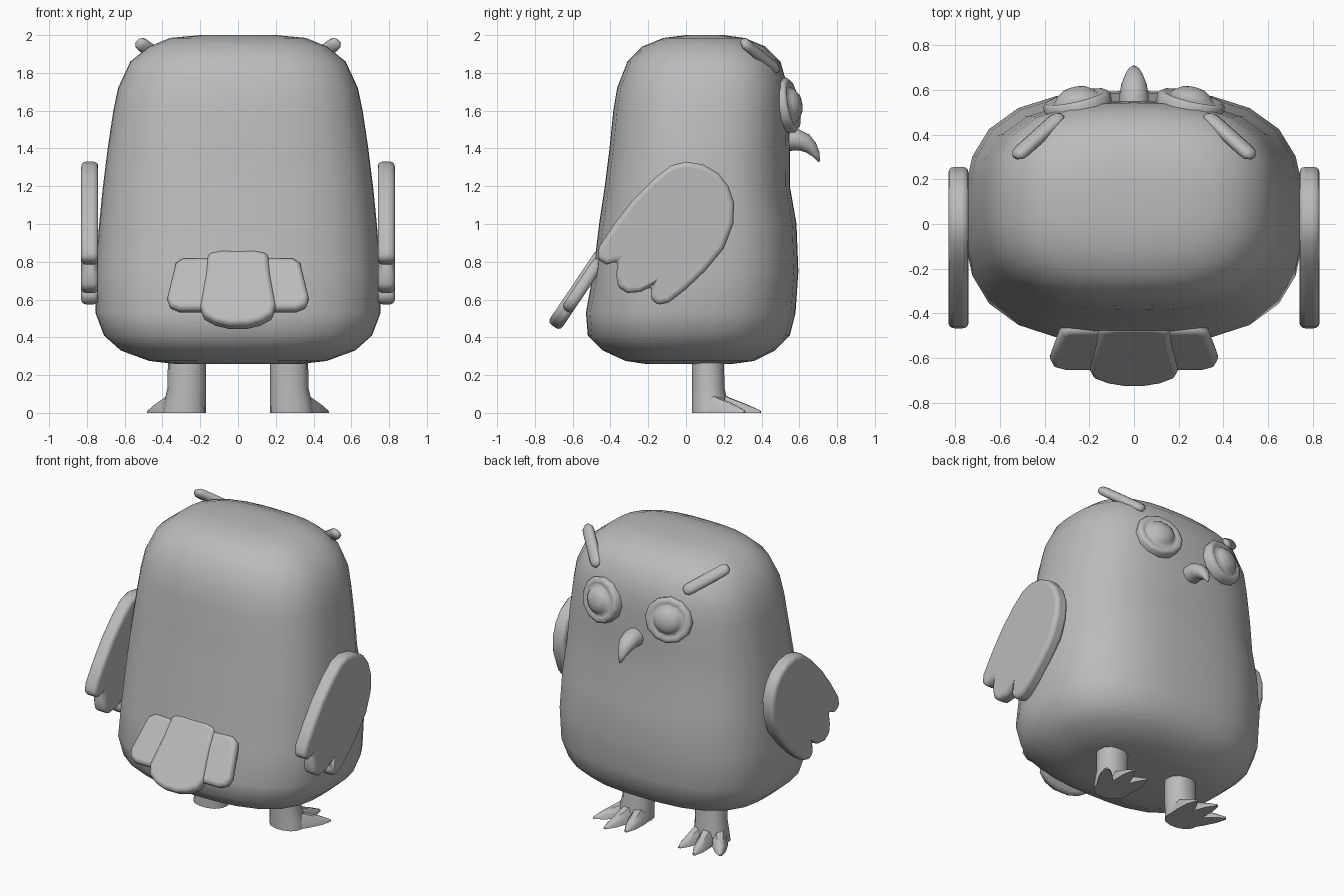
import bpy, bmesh, math
from mathutils import Vector, Matrix

if "Cube" in bpy.data.objects:
    bpy.data.objects.remove(bpy.data.objects["Cube"])

grey = bpy.data.materials.new("plain_grey")
grey.diffuse_color = (0.5, 0.5, 0.5, 1)
grey.use_nodes = True
grey.node_tree.nodes["Principled BSDF"].inputs["Base Color"].default_value = grey.diffuse_color


def finish(name, bm, mirror=False, bevel=0, angle=60, segments=3):
    bmesh.ops.recalc_face_normals(bm, faces=bm.faces)
    me = bpy.data.meshes.new(name)
    bm.to_mesh(me)
    bm.free()
    me.materials.append(grey)
    ob = bpy.data.objects.new(name, me)
    bpy.context.collection.objects.link(ob)
    if bevel:
        b = ob.modifiers.new("round_edges", 'BEVEL')
        b.width, b.segments, b.limit_method = bevel, segments, 'ANGLE'
        b.angle_limit = math.radians(50)
    if mirror:
        ob.modifiers.new("mirror", 'MIRROR')
    bpy.context.view_layer.objects.active = ob
    ob.select_set(True)
    bpy.ops.object.shade_smooth_by_angle(angle=math.radians(angle))
    ob.select_set(False)
    return ob


def loft(bm, rings):
    """Skin a list of equal rings of points and cap both ends."""
    loops = [[bm.verts.new(p) for p in r] for r in rings]
    for a, b in zip(loops, loops[1:]):
        for i in range(len(a)):
            j = (i + 1) % len(a)
            bm.faces.new((a[i], a[j], b[j], b[i]))
    bm.faces.new(loops[0])
    bm.faces.new(loops[-1])


def ring(centre, u, v, n, power=2):
    """Superellipse ring spanned by the half axes u and v."""
    pts = []
    for i in range(n):
        t = 2 * math.pi * i / n
        c, s = math.cos(t), math.sin(t)
        k = (abs(c) ** power + abs(s) ** power) ** (-1 / power)
        pts.append(Vector(centre) + Vector(u) * c * k + Vector(v) * s * k)
    return pts


def plate(name, outline, thick, matrix, **kw):
    """Extruded outline with rounded rim."""
    bm = bmesh.new()
    loft(bm, [[(x, y, z) for x, y in outline] for z in (0, thick)])
    bm.transform(matrix)
    return finish(name, bm, **kw)


# Body: height, half width, back y, front y
sections = [
    (0.26, 0.34, -0.22, 0.25), (0.275, 0.47, -0.32, 0.36), (0.33, 0.62, -0.44, 0.47),
    (0.41, 0.71, -0.52, 0.55), (0.53, 0.755, -0.53, 0.58), (0.75, 0.755, -0.49, 0.595),
    (1.0, 0.735, -0.46, 0.585), (1.2, 0.715, -0.43, 0.55), (1.4, 0.69, -0.405, 0.55),
    (1.6, 0.66, -0.385, 0.545), (1.72, 0.635, -0.365, 0.54), (1.86, 0.57, -0.31, 0.50),
    (1.94, 0.47, -0.23, 0.42), (1.985, 0.36, -0.12, 0.31), (2.0, 0.2, 0.0, 0.2)]
bm = bmesh.new()
loft(bm, [ring((0, (b + f) / 2, z), (w, 0, 0), (0, (f - b) / 2, 0), 28, 2.8)
          for z, w, b, f in sections])
finish("body", bm, angle=80)

# Wings: side outline with three feather tips
wing = [(0.0, 1.33), (0.09, 1.315), (0.17, 1.27), (0.225, 1.2), (0.255, 1.11), (0.25, 1.0),
        (0.2, 0.87), (0.1, 0.75), (0.0, 0.655), (-0.09, 0.585), (-0.15, 0.57), (-0.19, 0.61),
        (-0.18, 0.67), (-0.24, 0.64), (-0.31, 0.635), (-0.36, 0.665), (-0.37, 0.73),
        (-0.36, 0.805), (-0.42, 0.785), (-0.47, 0.815), (-0.46, 0.88), (-0.38, 1.0),
        (-0.28, 1.13), (-0.17, 1.24), (-0.08, 1.31)]
side = Matrix(((0, 0, 1, 0.74), (1, 0, 0, 0), (0, 1, 0, 0), (0, 0, 0, 1)))
plate("wings", wing, 0.09, side, mirror=True, bevel=0.025)

# Tail feathers: local y runs down the tail, local z into the body
tail = Matrix(((1, 0, 0, 0), (0, -0.56, 0.83, -0.47), (0, -0.83, -0.56, 0.87), (0, 0, 0, 1)))
half = [(0.09, 0.0), (0.16, 0.02), (0.17, 0.15), (0.2, 0.35), (0.18, 0.41), (0.12, 0.45), (0.05, 0.47)]
plate("tail_centre_feather", half + [(-x, y) for x, y in reversed(half)], 0.08, tail,
      bevel=0.025)
outer = [(0.12, 0.04), (0.29, 0.04), (0.33, 0.07), (0.375, 0.29), (0.36, 0.34), (0.31, 0.365),
         (0.2, 0.365), (0.12, 0.36)]
plate("tail_side_feathers", outer, 0.065, tail @ Matrix.Translation((0, 0, 0.015)),
      mirror=True, bevel=0.025)

# Eyes: shallow disc with raised rim and domed centre, turned outward and up
bm = bmesh.new()
profile = [(0.15, -0.05), (0.155, 0.005), (0.14, 0.02), (0.115, 0.015), (0.1, 0.012),
           (0.085, 0.035), (0.055, 0.055), (0.02, 0.062)]
loft(bm, [ring((0, 0, d), (r, 0, 0), (0, r * 0.95, 0), 12) for r, d in profile])
bm.transform(Matrix.Translation((0.255, 0.55, 1.63))
             @ Matrix.Rotation(math.radians(-13), 4, 'Z')
             @ Matrix.Rotation(math.radians(-80), 4, 'X'))
finish("eyes", bm, mirror=True, angle=80)

# Beak: hooked cone, y, z, half width, half height, pitch
bm = bmesh.new()
rings = []
for y, z, w, h, a in [(0.5, 1.445, 0.065, 0.06, 0), (0.575, 1.447, 0.065, 0.06, 10),
                      (0.625, 1.432, 0.057, 0.05, 32), (0.66, 1.405, 0.043, 0.037, 48),
                      (0.687, 1.37, 0.026, 0.022, 60), (0.705, 1.33, 0.006, 0.005, 70)]:
    a = math.radians(a)
    rings.append(ring((0, y, z), (w, 0, 0), (0, h * math.sin(a), h * math.cos(a)), 12))
loft(bm, rings)
finish("beak", bm, angle=80)

# Brow tufts: slim bars rising outward
inner, tip = Vector((0.325, 0.485, 1.815)), Vector((0.53, 0.30, 1.965))
along = (tip - inner).normalized()
out = Vector((0.45, 0.6, 0.65))
out = (out - along * out.dot(along)).normalized()
across = along.cross(out)
bm = bmesh.new()
length = (tip - inner).length
loft(bm, [ring(inner + along * t * length, across * 0.037 * s, out * 0.026 * s, 10, 3)
          for t, s in [(0, 0.5), (0.06, 0.9), (0.14, 1), (0.86, 1), (0.94, 0.9), (1, 0.5)]])
finish("brow_tufts", bm, mirror=True)

# Legs: column flaring forward into the foot
bm = bmesh.new()
loft(bm, [ring((x, y, z), (w, 0, 0), (0, d, 0), 14, 2.3) for x, y, z, w, d in [
    (0.285, 0.125, 0, 0.115, 0.095), (0.28, 0.125, 0.06, 0.11, 0.095),
    (0.272, 0.118, 0.13, 0.102, 0.088), (0.27, 0.115, 0.32, 0.1, 0.085)]])
finish("legs", bm, mirror=True)

# Toes: tapering wedges flat on the ground
bm = bmesh.new()
for base, end in [((0.23, 0.13), (0.2, 0.36)), ((0.285, 0.14), (0.335, 0.395)),
                  ((0.32, 0.1), (0.475, 0.31))]:
    p, q = Vector((*base, 0)), Vector((*end, 0))
    d = (q - p).normalized()
    s = Vector((d.y, -d.x, 0))
    rings = []
    for t, w, h in [(0, 0.055, 0.12), (0.4, 0.05, 0.075), (0.75, 0.035, 0.04), (1, 0.008, 0.012)]:
        c = p.lerp(q, t)
        rings.append([c + s * w * k + Vector((0, 0, h * e))
                      for k, e in [(-1, 0), (-0.85, 0.55), (-0.4, 1), (0.4, 1), (0.85, 0.55), (1, 0)]])
    loft(bm, rings)
finish("toes", bm, mirror=True, angle=50)
